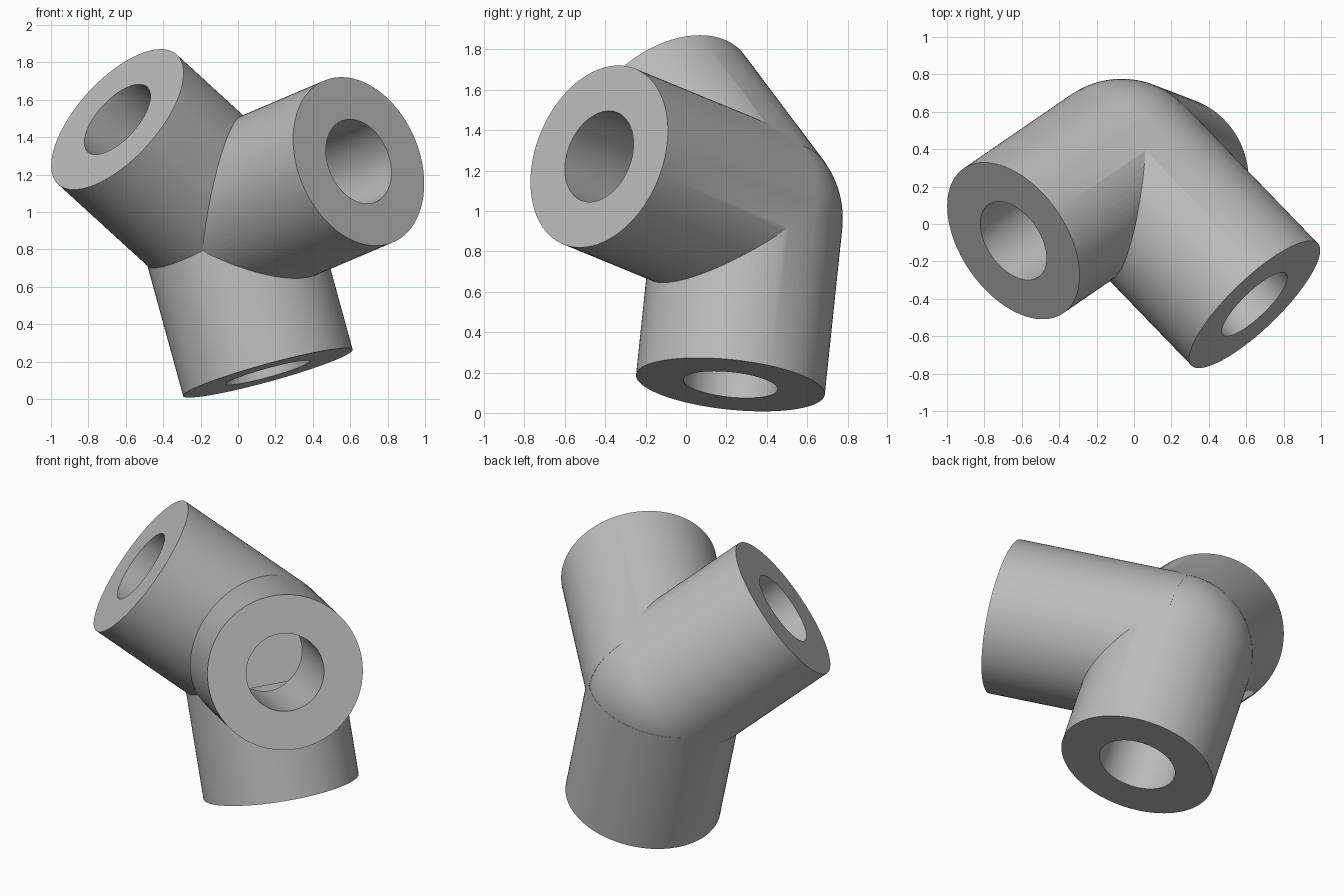
import bpy
import math
from mathutils import Vector

if "Cube" in bpy.data.objects:
    bpy.data.objects.remove(bpy.data.objects["Cube"], do_unlink=True)

HUB = Vector((-0.067, 0.307, 0.967))
SOCKET_ENDS = {
    "left_socket": Vector((0.645, -0.43, 1.27)),
    "right_socket": Vector((-0.645, -0.09, 1.495)),
    "lower_socket": Vector((0.16, 0.22, 0.14)),
}
RADIUS, BORE, BORE_START = 0.47, 0.235, 0.2

grey = bpy.data.materials.new("light grey")
grey.use_nodes = True
COLOUR = (0.5, 0.5, 0.5, 1)
grey.diffuse_color = COLOUR
grey.node_tree.nodes["Principled BSDF"].inputs["Base Color"].default_value = COLOUR


def rod(name, start, end, radius):
    """Solid cylinder between two points."""
    axis = end - start
    bpy.ops.mesh.primitive_cylinder_add(
        vertices=96, radius=radius, depth=axis.length, location=(start + end) / 2,
        rotation=axis.to_track_quat('Z', 'Y').to_euler())
    obj = bpy.context.object
    obj.name = name
    obj.data.materials.append(grey)
    return obj


def combine(target, tool, operation):
    """Apply a boolean and discard the tool."""
    mod = target.modifiers.new(operation.lower(), 'BOOLEAN')
    mod.operation, mod.solver, mod.object = operation, 'EXACT', tool
    bpy.context.view_layer.objects.active = target
    bpy.ops.object.modifier_apply(modifier=mod.name)
    bpy.data.objects.remove(tool, do_unlink=True)


# Rounded hub, a hair smaller than the sockets so the union stays clean
bpy.ops.mesh.primitive_uv_sphere_add(segments=96, ring_count=48,
                                     radius=RADIUS - 0.001, location=HUB)
connector = bpy.context.object
connector.name = "three_way_connector"
connector.data.materials.append(grey)

# Three sockets joined to the hub
for name, end in SOCKET_ENDS.items():
    combine(connector, rod(name, HUB, end, RADIUS), 'UNION')

# Blind bores, stopping short of the hub centre
for name, end in SOCKET_ENDS.items():
    way = (end - HUB).normalized()
    cutter = rod(name + "_bore", HUB + way * BORE_START, end + way * 0.1, BORE)
    combine(connector, cutter, 'DIFFERENCE')

# Smooth walls with crisp rims and seams
bpy.ops.object.select_all(action='DESELECT')
connector.select_set(True)
bpy.context.view_layer.objects.active = connector
bpy.ops.object.shade_smooth_by_angle(angle=math.radians(25))
